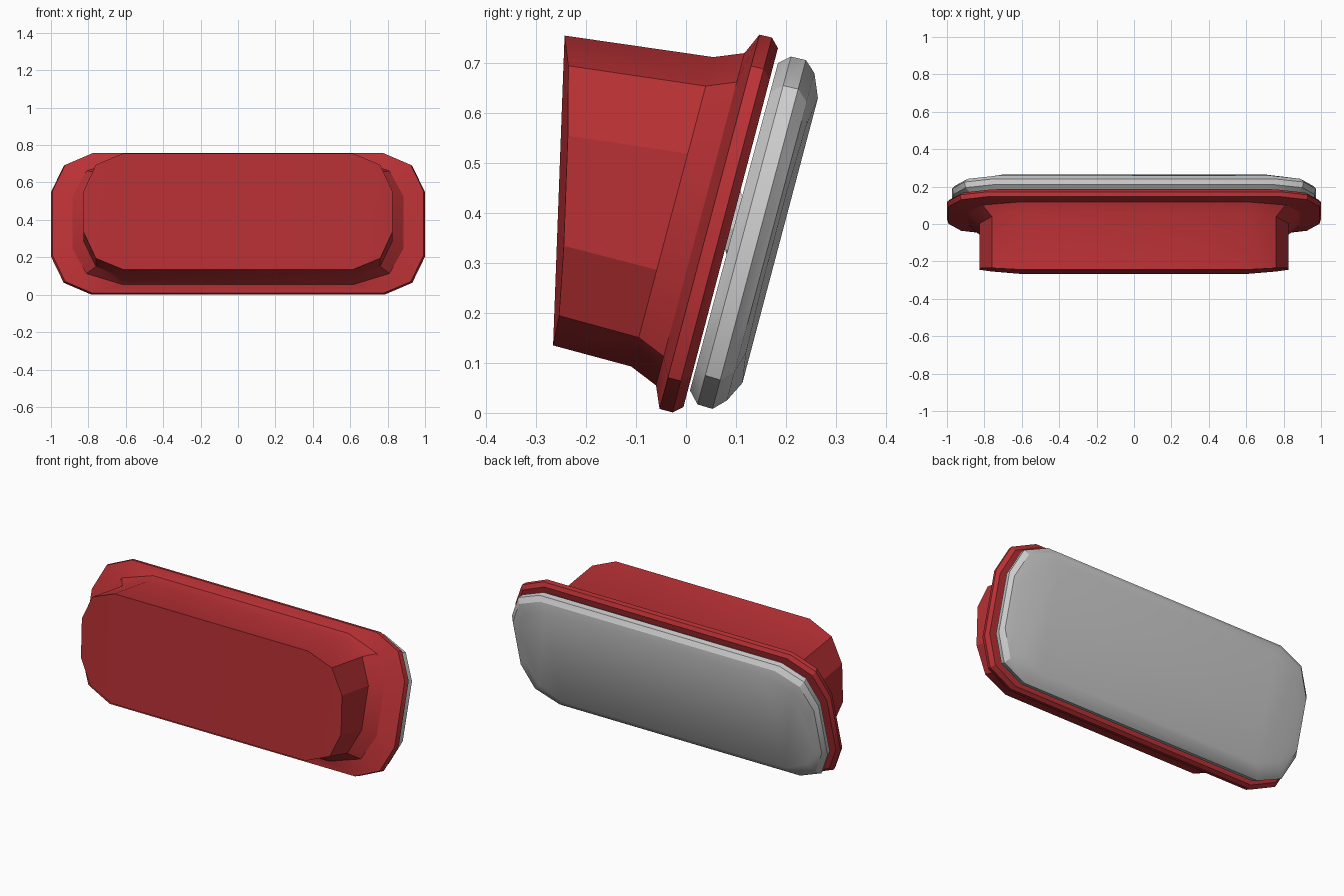
import bpy, bmesh, math
from mathutils import Vector, Matrix

if "Cube" in bpy.data.objects:
    bpy.data.objects.remove(bpy.data.objects["Cube"])


def material(name, color):
    m = bpy.data.materials.new(name)
    m.diffuse_color = color
    m.use_nodes = True
    m.node_tree.nodes["Principled BSDF"].inputs["Base Color"].default_value = m.diffuse_color
    return m


def ring(bottom, top, half, inset=(0.21, 0.065), drop=(0.06, 0.2), bow=0.0):
    """Twelve-sided rounded rectangle standing between two (y, z) points."""
    b, t = Vector(bottom), Vector(top)
    up = (t - b).normalized()
    height = (t - b).length
    # right side from bottom to top: (x, distance up, bow depth)
    side = [(half - inset[0], 0, 0), (half - inset[1], drop[0], bow * 0.7), (half, drop[1], bow)]
    side += [(x, height - d, k) for x, d, k in reversed(side)]
    right = []
    for x, d, k in side:
        p = b + up * d
        right.append(Vector((x, p.x + up.y * k, p.y - up.x * k)))
    left = [Vector((-p.x, p.y, p.z)) for p in reversed(right)]
    return right + left


def loft(name, rings, mat=None):
    bm = bmesh.new()
    loops = [[bm.verts.new(p) for p in r] for r in rings]
    for a, b in zip(loops, loops[1:]):
        for i in range(12):
            j = (i + 1) % 12
            bm.faces.new((a[i], a[j], b[j], b[i]))
    # each cap is a middle panel with a slightly bowed panel at both ends
    for c in (loops[0], loops[-1]):
        bm.faces.new((c[0], c[5], c[6], c[11]))
        bm.faces.new(c[0:6])
        bm.faces.new(c[6:12])
    bmesh.ops.recalc_face_normals(bm, faces=bm.faces)
    return finish(name, bm, mat)


def finish(name, bm, mat=None):
    me = bpy.data.meshes.new(name)
    bm.to_mesh(me)
    bm.free()
    ob = bpy.data.objects.new(name, me)
    bpy.context.collection.objects.link(ob)
    if mat:
        me.materials.append(mat)
    bpy.ops.object.select_all(action='DESELECT')
    ob.select_set(True)
    bpy.context.view_layer.objects.active = ob
    bpy.ops.object.shade_smooth_by_angle(angle=math.radians(25))
    return ob


red = material("red_paint", (0.48, 0.03, 0.035, 1))

# housing with its flared neck and tilted rim
rim = dict(inset=(0.215, 0.068), drop=(0.065, 0.21))
loft("mirror_housing", [
    ring((-0.266, 0.135), (-0.243, 0.755), 0.825, bow=0.014),
    ring((-0.11, 0.093), (0.055, 0.712), 0.825),
    ring((-0.06, 0.055), (0.117, 0.72), 0.885, inset=(0.265, 0.075)),
    ring((-0.053, 0.008), (0.147, 0.757), 0.992, **rim),
    ring((-0.027, 0.001), (0.172, 0.751), 1.0, **rim),
    ring((-0.005, 0.012), (0.184, 0.73), 0.985, **rim),
], red)

# rounded grey panel behind the rim
loft("mirror_panel", [
    ring((0.008, 0.045), (0.184, 0.70), 0.94),
    ring((0.023, 0.017), (0.21, 0.713), 0.965),
    ring((0.053, 0.008), (0.24, 0.706), 0.972),
    ring((0.082, 0.025), (0.257, 0.68), 0.955),
    ring((0.113, 0.06), (0.264, 0.63), 0.915, bow=-0.012),
])

# short pivot bridging the gap between rim and panel
bm = bmesh.new()
bmesh.ops.create_cone(bm, cap_ends=True, segments=12, radius1=0.075, radius2=0.075, depth=0.06,
                      matrix=Matrix.Translation((0, 0.098, 0.37)) @ Matrix.Rotation(math.radians(105), 4, 'X'))
finish("panel_pivot", bm)
